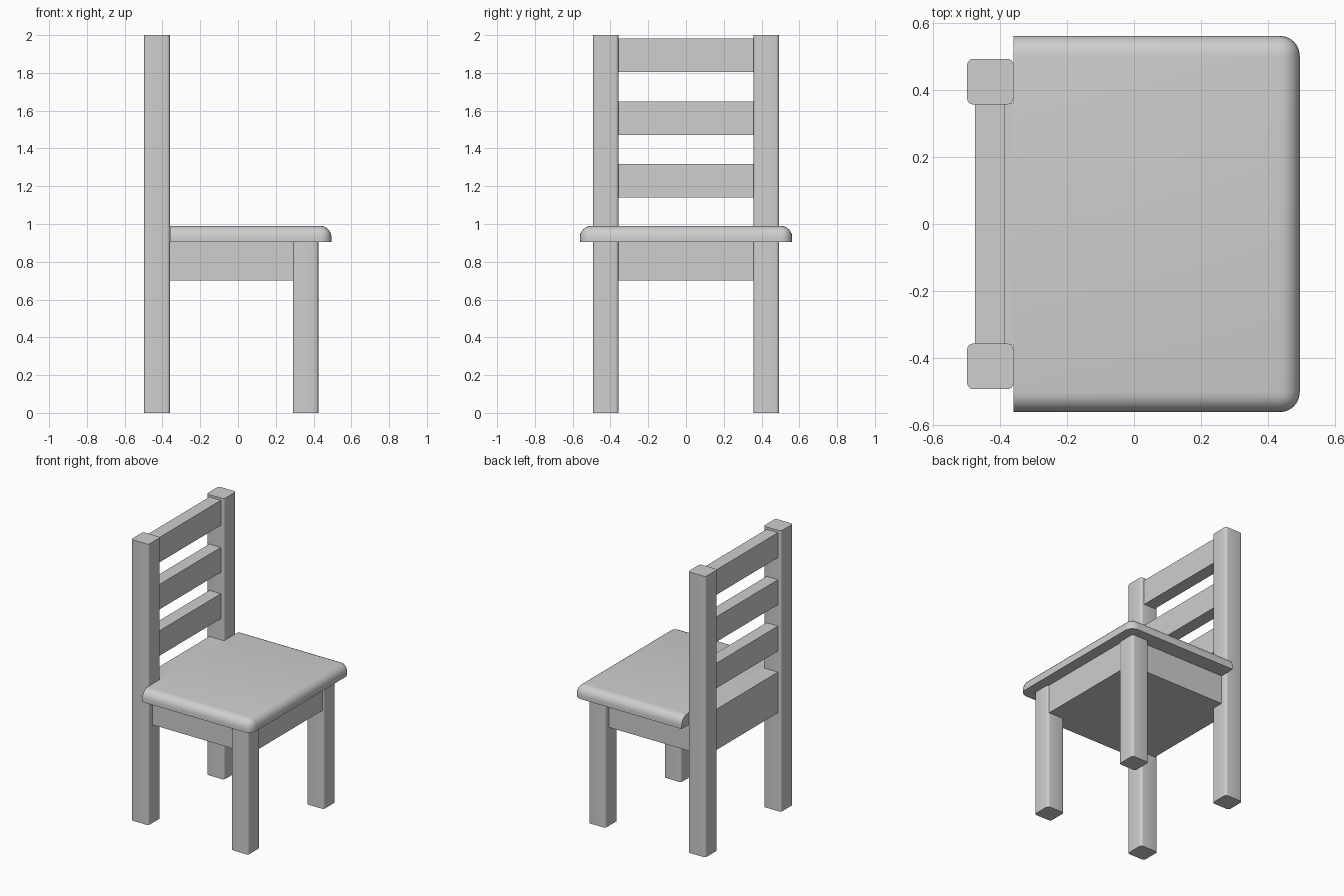
import bpy
import bmesh
from math import radians

cube = bpy.data.objects.get("Cube")
if cube:
    bpy.data.objects.remove(cube, do_unlink=True)

grey = bpy.data.materials.new("plain grey")
grey.use_nodes = True
colour = (0.62, 0.62, 0.62, 1)
grey.diffuse_color = colour
grey.node_tree.nodes["Principled BSDF"].inputs["Base Color"].default_value = colour


def box(name, low, high, radius=0, segments=4, rounded=None):
    """Box between two corners; edges picked by the rounded rule are bevelled."""
    bm = bmesh.new()
    bmesh.ops.create_cube(bm, size=1)
    for v in bm.verts:
        v.co = [a + (b - a) * (c + 0.5) for a, b, c in zip(low, high, v.co)]
    if rounded:
        edges = [e for e in bm.edges if rounded(*e.verts)]
        bmesh.ops.bevel(bm, geom=edges, offset=radius, segments=segments,
                        profile=0.5, affect='EDGES', clamp_overlap=True)
    mesh = bpy.data.meshes.new(name)
    bm.to_mesh(mesh)
    bm.free()
    mesh.materials.append(grey)
    obj = bpy.data.objects.new(name, mesh)
    bpy.context.collection.objects.link(obj)
    if rounded:
        bpy.ops.object.select_all(action='DESELECT')
        obj.select_set(True)
        bpy.context.view_layer.objects.active = obj
        bpy.ops.object.shade_smooth_by_angle(angle=radians(35))
    return obj


def upright(a, b):
    return abs(a.co.z - b.co.z) > 0.01


# Seat plate: rounded front corners and top edges, square at the back
BACK, FRONT, UNDER, TOP = -0.36, 0.495, 0.905, 0.99


def seat_edge(a, b):
    if upright(a, b):
        return a.co.x > 0
    return min(a.co.z, b.co.z) > TOP - 0.01 and max(a.co.x, b.co.x) > 0


box("seat", (BACK, -0.562, UNDER), (FRONT, 0.562, TOP), 0.06, 6, seat_edge)

# Solid apron under the seat, and the part filling the gap between the posts
box("apron", (BACK, -0.45, 0.70), (0.415, 0.45, UNDER))
box("seat_back_filler", (-0.475, -0.36, 0.70), (BACK, 0.36, TOP))

# Tall back posts and short front legs
for side, word in ((1, "left"), (-1, "right")):
    y0, y1 = sorted((side * 0.357, side * 0.493))
    box("back_post_" + word, (-0.498, y0, 0), (BACK, y1, 2), 0.017, 4, upright)
    box("front_leg_" + word, (0.29, y0, 0), (0.425, y1, UNDER), 0.017, 4, upright)

# Backrest slats
for i, z in enumerate((1.14, 1.47, 1.805)):
    box(f"back_slat_{i + 1}", (-0.475, -0.36, z), (-0.385, 0.36, z + 0.178))
